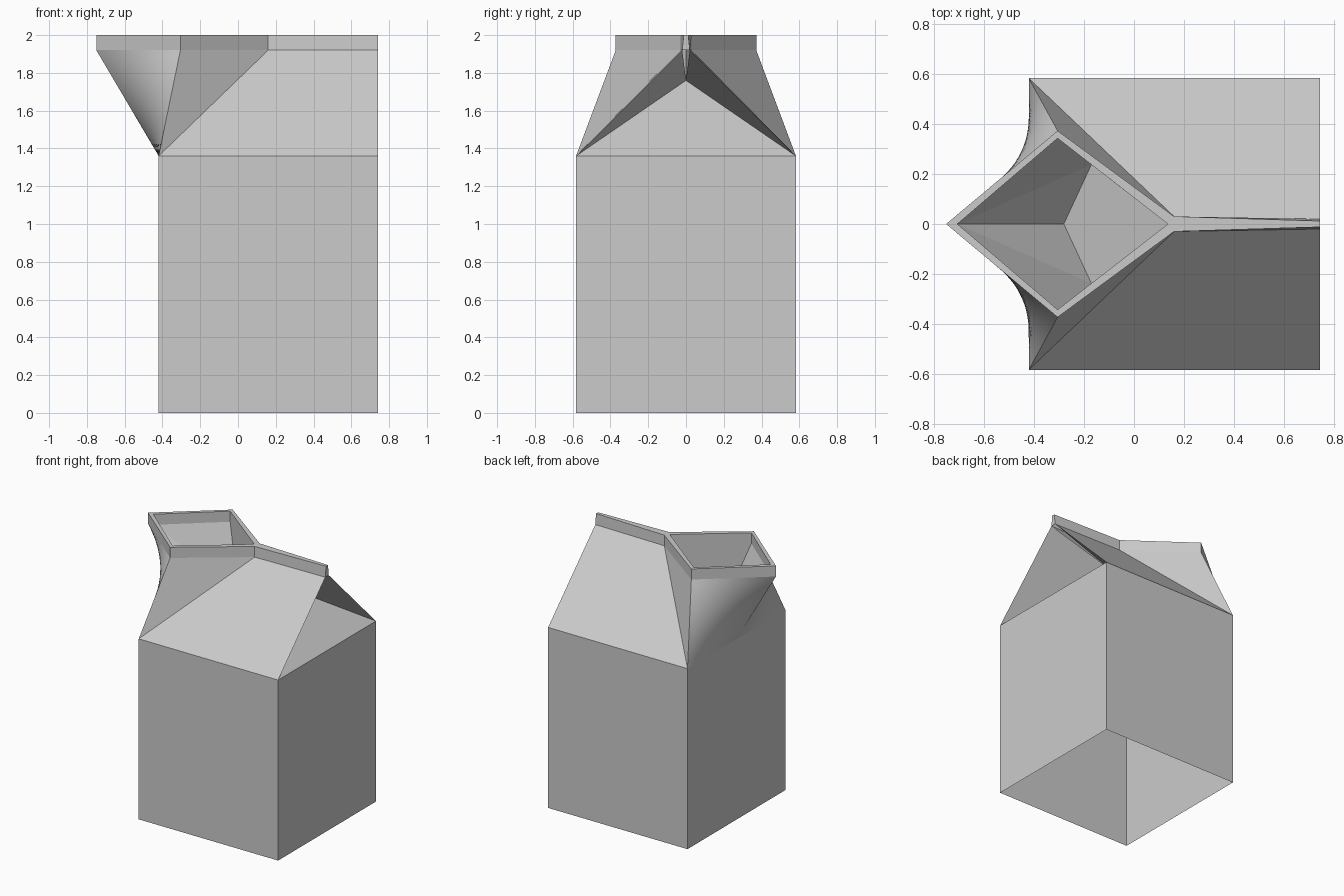
import bpy, bmesh
from mathutils import Vector

if "Cube" in bpy.data.objects:
    bpy.data.objects.remove(bpy.data.objects["Cube"])

L, R, W = -0.42, 0.742, 0.582          # left, right, half depth
SHOULDER, FOLD, TOP = 1.36, 1.92, 2.0  # heights


def build(name, faces, mirror=True):
    """Object from polygons, mirrored across y = 0, with matching points welded."""
    bm = bmesh.new()
    for f in faces:
        bm.faces.new([bm.verts.new(p) for p in f])
        if mirror:
            bm.faces.new([bm.verts.new((x, -y, z)) for x, y, z in reversed(f)])
    bmesh.ops.remove_doubles(bm, verts=bm.verts, dist=1e-4)
    me = bpy.data.meshes.new(name)
    bm.to_mesh(me)
    bm.free()
    ob = bpy.data.objects.new(name, me)
    bpy.context.collection.objects.link(ob)
    return ob


def at(p, z):
    return (p[0], p[1], z)


def wall(path, z0, z1):
    """Vertical strip along a plan path."""
    return [[at(a, z0), at(b, z0), at(b, z1), at(a, z1)] for a, b in zip(path, path[1:])]


# carton body: four walls, open underneath
body = build("carton_body", wall([(R, 0), (R, W), (L, W), (L, 0)], 0, SHOULDER))

# plan points of the spout rim and ridge
tip, side, neck, end = (-0.75, 0), (-0.305, 0.372), (0.16, 0.03), (R, 0.02)
tip_in, side_in, neck_in = (-0.705, 0), (-0.305, 0.342), (0.135, 0)
corner, far = (L, W, SHOULDER), (R, W, SHOULDER)
apex = (0.24, 0, 1.76)

# sloping roof panels and the flat spout cheeks
build("roof_panels", [
    [far, corner, at(neck, FOLD), at(end, FOLD)],
    [corner, at(side, FOLD), at(neck, FOLD)],
])

# folded-in gable end
build("gable_flanks", [[far, at(end, FOLD), apex]])
build("gable_triangle", [[(R, -W, SHOULDER), far, apex]], mirror=False)

# curved spout front: bilinear patch from shoulder to rim
N = 14
a, b = Vector((L, 0, SHOULDER)), Vector(corner)
c, d = Vector(at(tip, FOLD)), Vector(at(side, FOLD))


def patch(i, j):
    u, v = i / N, j / N
    return tuple(a.lerp(b, u).lerp(c.lerp(d, u), v))


spout = build("spout_front", [
    [patch(i, j), patch(i, j + 1), patch(i + 1, j + 1), patch(i + 1, j)]
    for i in range(N) for j in range(N)])
bpy.context.view_layer.objects.active = spout
spout.select_set(True)
bpy.ops.object.shade_smooth_by_angle(angle=0.5)

# upright rim around spout and ridge, with its flat top edge
rim = wall([end, neck, side, tip], FOLD, TOP)
rim += wall([tip_in, side_in, neck_in], FOLD, TOP)
end_top = (R, 0.012)
rim[0] = [at(end, FOLD), at(neck, FOLD), at(neck, TOP), at(end_top, TOP)]
rim += [[at(p, TOP) for p in q] for q in (
    (tip, tip_in, side_in, side),
    (side, side_in, neck_in, neck),
    (neck, neck_in, (R, 0), end_top))]
rim.append([at(end, FOLD), at(end_top, TOP), (R, 0, TOP), (R, 0, FOLD)])
build("rim_and_ridge", rim)

# inner lining of the spout
low, mid, back = (-0.17, 0.237, 1.5), (-0.28, 0, 1.41), at(neck_in, 1.75)
build("spout_lining", [
    [at(tip_in, FOLD), mid, low],
    [at(tip_in, FOLD), low, at(side_in, FOLD)],
    [at(side_in, FOLD), low, back, at(neck_in, FOLD)],
    [mid, back, low],
])
